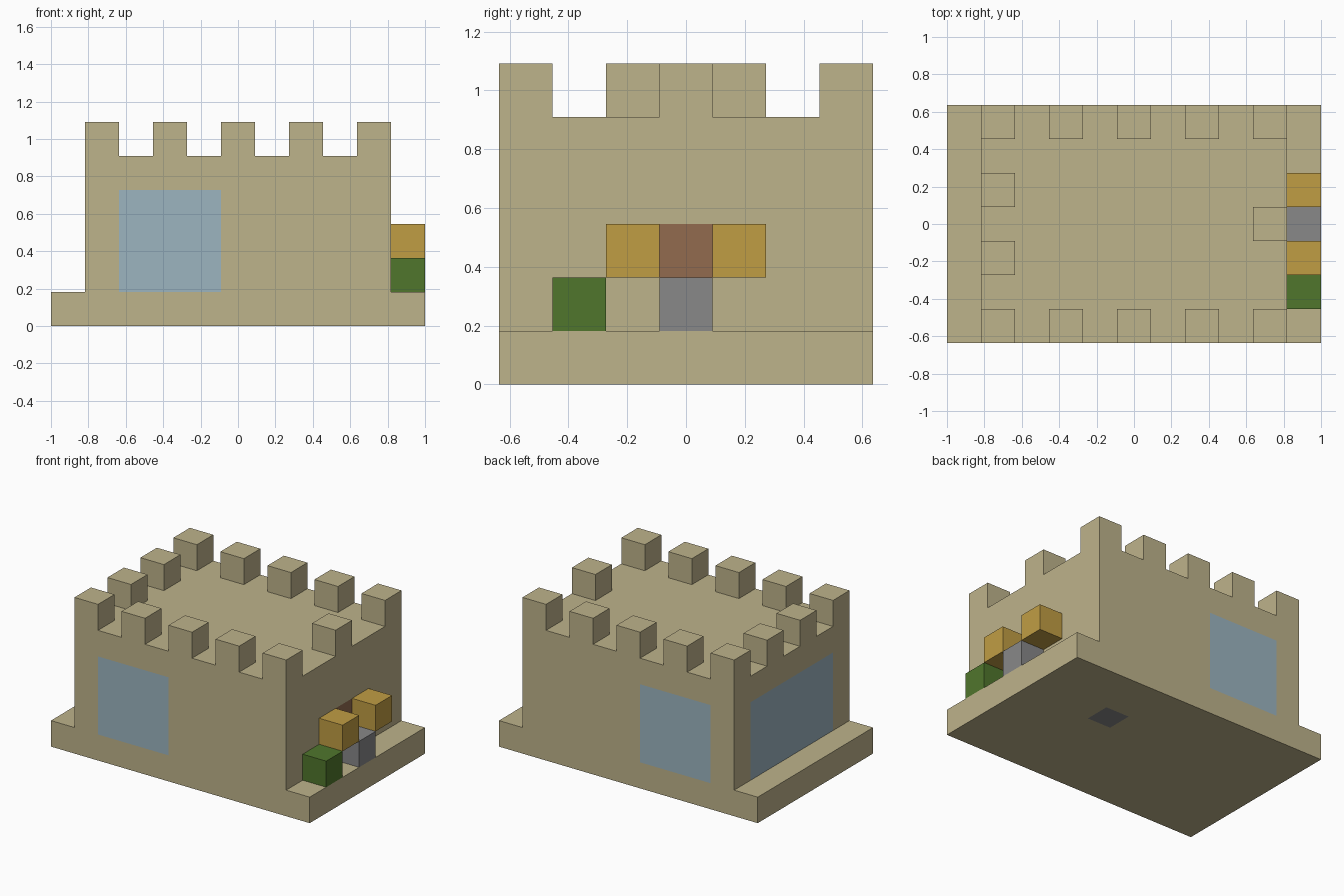
import bpy, bmesh
from itertools import product
from mathutils import Vector

if "Cube" in bpy.data.objects:
    bpy.data.objects.remove(bpy.data.objects["Cube"], do_unlink=True)

U = 2 / 11  # one block


def linear(c):
    c /= 255
    return c / 12.92 if c <= 0.04045 else ((c + 0.055) / 1.055) ** 2.4


def material(name, *rgb):
    m = bpy.data.materials.new(name)
    m.use_nodes = True
    col = [linear(c) for c in rgb] + [1]
    m.diffuse_color = col
    m.node_tree.nodes["Principled BSDF"].inputs["Base Color"].default_value = col
    return m


SAND = material("sandstone", 190, 179, 139)
GLASS = material("pale blue glass", 156, 181, 192)
WOOD = material("brown wood", 146, 107, 79)
STONE = material("grey stone", 136, 136, 137)
GOLD = material("golden block", 192, 157, 68)
GREEN = material("green plant", 80, 118, 44)


def blocks(name, cells, mats, rule=None):
    """Outer skin of a set of unit blocks; rule(centre, normal) picks the material."""
    bm = bmesh.new()
    for cell in cells:
        for axis, sign in product(range(3), (-1, 1)):
            n = [0, 0, 0]
            n[axis] = sign
            if tuple(c + d for c, d in zip(cell, n)) in cells:
                continue
            n = Vector(n)
            s = Vector([abs(n[(k + 1) % 3]) for k in range(3)])
            t = n.cross(s)
            mid = Vector(cell) + Vector((0, 0, 0.5)) + n / 2
            f = bm.faces.new([bm.verts.new((mid + a * s / 2 + b * t / 2) * U)
                              for a, b in ((-1, -1), (1, -1), (1, 1), (-1, 1))])
            f.material_index = rule(mid, n) if rule else 0
    # Merge flat areas of one colour into large faces
    bmesh.ops.remove_doubles(bm, verts=bm.verts, dist=0.001)
    bmesh.ops.dissolve_limit(bm, angle_limit=0.01, verts=bm.verts, edges=bm.edges,
                             delimit={'MATERIAL'})
    me = bpy.data.meshes.new(name)
    bm.to_mesh(me)
    bm.free()
    for m in mats:
        me.materials.append(m)
    ob = bpy.data.objects.new(name, me)
    bpy.context.collection.objects.link(ob)
    return ob


def box(xs, ys, zs):
    return set(product(range(xs[0], xs[1] + 1), range(ys[0], ys[1] + 1),
                       range(zs[0], zs[1] + 1)))


# Castle: wide base, keep and battlements
castle = box((-5, 5), (-3, 3), (0, 0)) | box((-4, 4), (-3, 3), (1, 4))
castle |= {(x, y, 5) for x in range(-4, 5, 2) for y in (-3, 3)}
castle |= {(-4, -1, 5), (-4, 1, 5), (4, 0, 5)}


def castle_paint(p, n):
    window_height = 1 < p.z < 4
    if abs(n.y) > 0.5 and window_height and -3.5 < p.x < -0.5:
        return 1  # front and back windows
    if n.x < -0.5 and window_height and abs(p.y) < 2.5:
        return 1  # side window
    if n.x > 0.5 and 1 < p.z < 3 and abs(p.y) < 0.5 and p.x < 5:
        return 2  # door
    if n.z < -0.5 and abs(p.x - 2) < 0.5 and abs(p.y - 1) < 0.5:
        return 3  # floor stone
    return 0


blocks("castle_walls", castle, [SAND, GLASS, WOOD, STONE], castle_paint)

# Blocks around the door
blocks("door_step", {(5, 0, 1)}, [STONE])
blocks("plant", {(5, -2, 1)}, [GREEN])
for side, y in (("right", -1), ("left", 1)):
    blocks("door_lamp_" + side, {(5, y, 2)}, [GOLD])
